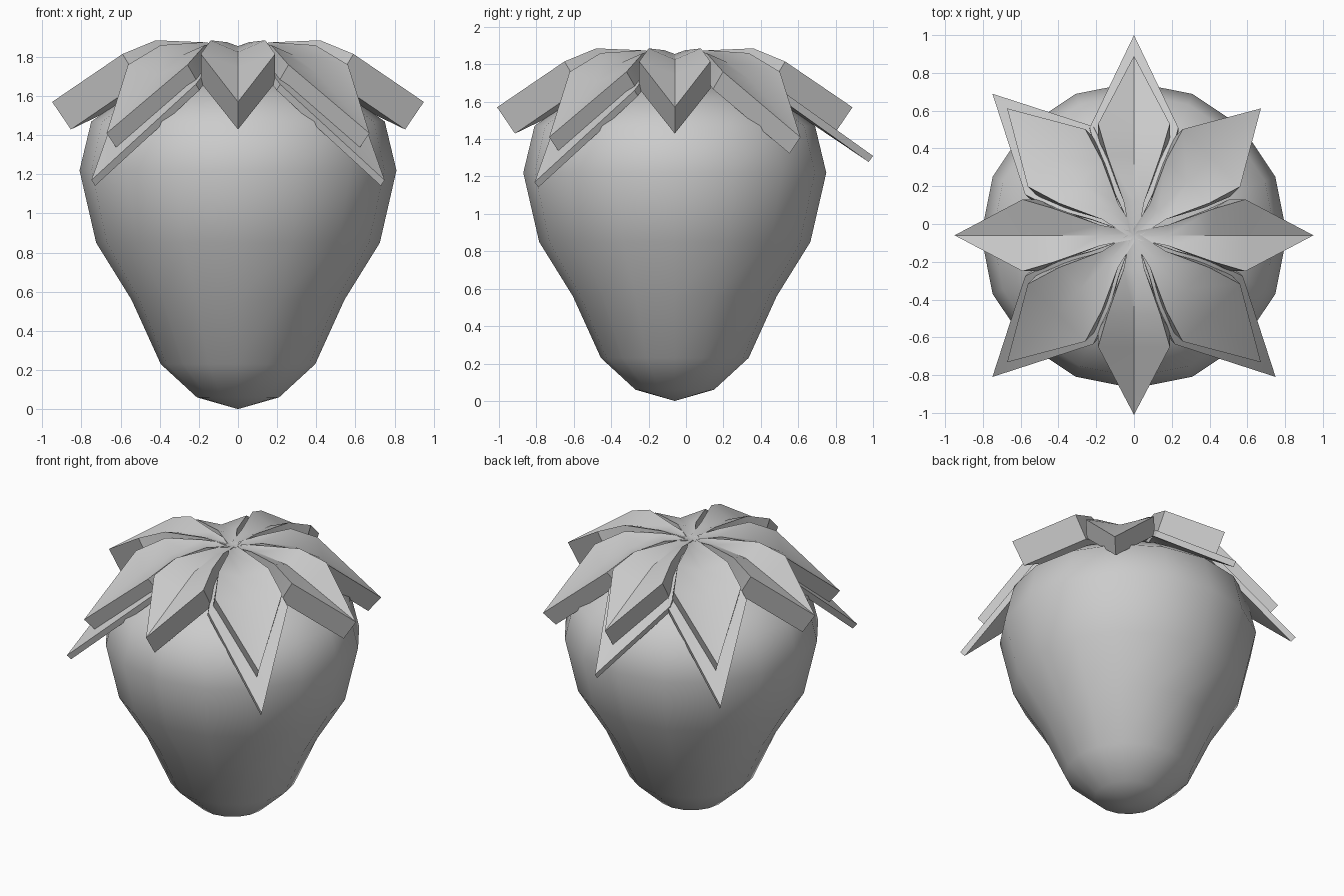
import bpy, bmesh, math
from mathutils import Vector

if "Cube" in bpy.data.objects:
    bpy.data.objects.remove(bpy.data.objects["Cube"])

CY = -0.06  # fruit axis sits slightly towards the front

grey = bpy.data.materials.new("plain_grey")
grey.diffuse_color = (0.6, 0.6, 0.6, 1)
grey.use_nodes = True
grey.node_tree.nodes["Principled BSDF"].inputs["Base Color"].default_value = grey.diffuse_color


def finish(name, bm, angle):
    bmesh.ops.remove_doubles(bm, verts=bm.verts, dist=0.0005)
    bmesh.ops.recalc_face_normals(bm, faces=bm.faces)
    me = bpy.data.meshes.new(name)
    bm.to_mesh(me)
    bm.free()
    me.materials.append(grey)
    ob = bpy.data.objects.new(name, me)
    ob.location.y = CY
    bpy.context.collection.objects.link(ob)
    bpy.ops.object.select_all(action='DESELECT')
    ob.select_set(True)
    bpy.context.view_layer.objects.active = ob
    bpy.ops.object.shade_smooth_by_angle(angle=math.radians(angle))


# Fruit body: 16-sided lathe
profile = [(0, 0), (0.21, 0.06), (0.395, 0.23), (0.545, 0.56), (0.725, 0.85),
           (0.81, 1.22), (0.75, 1.47), (0.54, 1.62), (0.28, 1.69), (0, 1.70)]
bm = bmesh.new()
vs = [bm.verts.new((r, 0, z)) for r, z in profile]
es = [bm.edges.new(p) for p in zip(vs, vs[1:])]
bmesh.ops.spin(bm, geom=vs + es, cent=(0, 0, 0), axis=(0, 0, 1),
               angle=math.tau, steps=16, use_duplicate=False)
finish("fruit_body", bm, 60)


# Leaf: stations of (radius, height, half width, midrib dip), given a thickness
def leaf(name, deg, stations, thick):
    a = math.radians(deg)
    out, side = Vector((math.cos(a), math.sin(a), 0)), Vector((-math.sin(a), math.cos(a), 0))
    bm = bmesh.new()
    top, low = [], []
    n = len(stations)
    for i, (r, z, w, dip) in enumerate(stations):
        p, q = stations[max(i - 1, 0)], stations[min(i + 1, n - 1)]
        dr, dz = q[0] - p[0], q[1] - p[1]
        k = thick / math.hypot(dr, dz)
        drop = out * (dz * k) - Vector((0, 0, dr * k))
        row = [out * r + side * (w * s) + Vector((0, 0, z - (dip if s == 0 else 0)))
               for s in (-1, 0, 1)]
        top.append([bm.verts.new(c) for c in row])
        low.append([bm.verts.new(c + drop) for c in row])
    for i in range(n - 1):
        for j in (0, 1):
            for g in (top, low):
                bm.faces.new((g[i][j], g[i + 1][j], g[i + 1][j + 1], g[i][j + 1]))
        for j in (0, 2):
            bm.faces.new((top[i][j], top[i + 1][j], low[i + 1][j], low[i][j]))
    for j in (0, 1):
        bm.faces.new((top[0][j], top[0][j + 1], low[0][j + 1], low[0][j]))
    finish(name, bm, 32)


straight = [(0.0, 1.85, 0.02, 0), (0.18, 1.875, 0.055, 0.02), (0.42, 1.885, 0.14, 0.06),
            (0.59, 1.815, 0.19, 0.07), (0.95, 1.57, 0, 0)]
diagonal = [(0.0, 1.85, 0.02, 0), (0.18, 1.875, 0.06, 0.02), (0.40, 1.86, 0.16, 0.05),
            (0.58, 1.76, 0.215, 0.05), (0.95, 1.41, 0, 0)]
under = [(0.05, 1.80, 0.02, 0), (0.22, 1.80, 0.10, 0.01), (0.40, 1.76, 0.20, 0.02),
         (0.56, 1.66, 0.255, 0.02), (1.06, 1.17, 0, 0)]
back_under = [(0.05, 1.82, 0.02, 0), (0.22, 1.82, 0.10, 0.01), (0.40, 1.78, 0.19, 0.02),
              (0.57, 1.66, 0.235, 0.02), (1.06, 1.31, 0, 0)]

# Eight thick leaves, the cardinal ones flatter than the diagonal ones
for k in range(8):
    leaf("leaf_%d" % k, k * 45, diagonal if k % 2 else straight, 0.17 if k % 2 == 0 else 0.12)

# Thin, longer leaves under four of them
for deg in (135, 225, 315):
    leaf("under_leaf_%d" % deg, deg, under, 0.04)
leaf("under_leaf_back", 90, back_under, 0.04)
